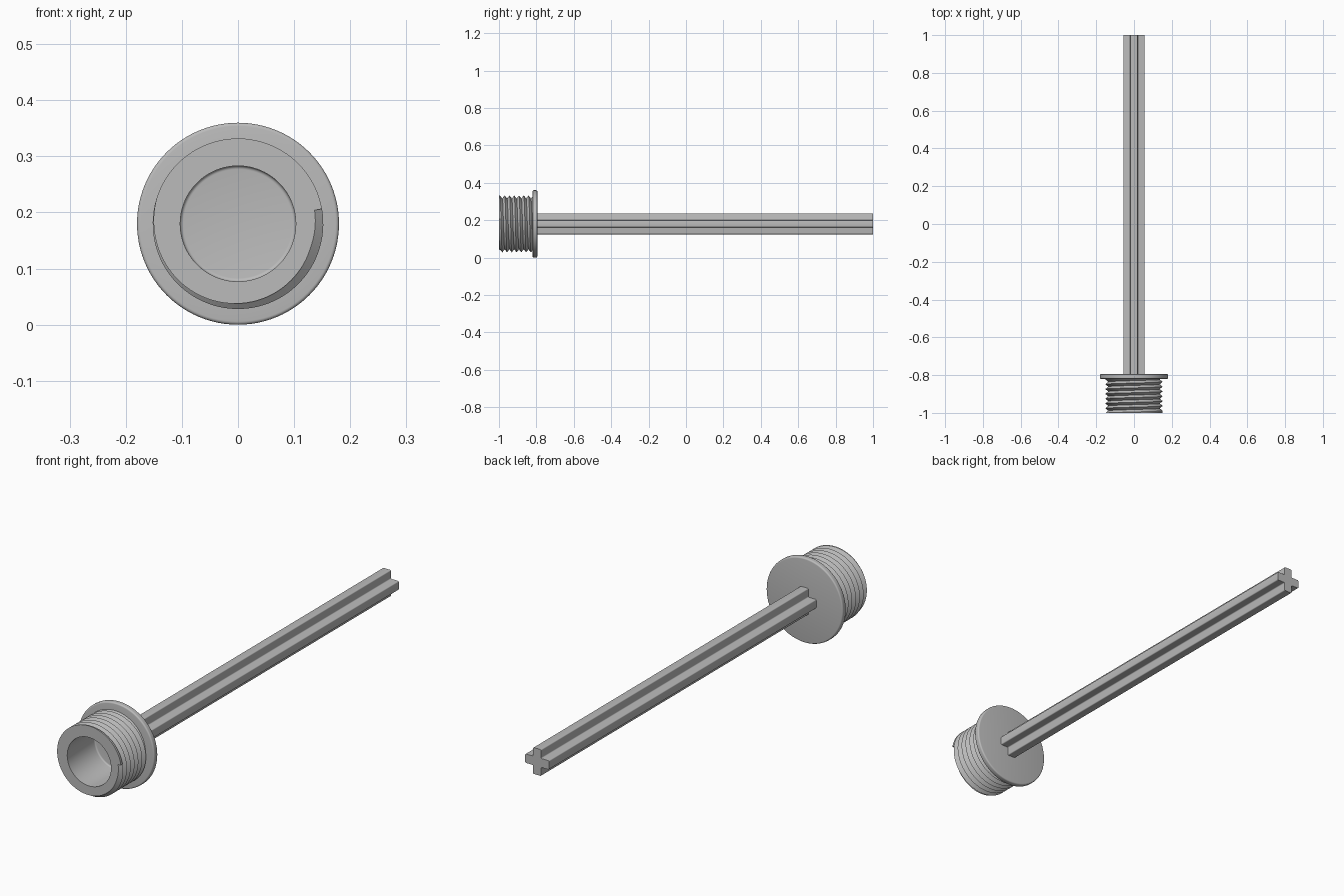
import bpy, bmesh, math

cube = bpy.data.objects.get("Cube")
if cube:
    bpy.data.objects.remove(cube)

AXIS_Z = 0.18
FRONT, SHOULDER, BACK = -1.0, -0.82, -0.795
CREST, DEPTH, PITCH = 0.152, 0.016, 0.0255
BORE, FLOOR = 0.103, -0.815
SEGMENTS = 96

grey = bpy.data.materials.new("plain grey")
grey.use_nodes = True
colour = (0.5, 0.5, 0.5, 1)
grey.diffuse_color = colour
grey.node_tree.nodes["Principled BSDF"].inputs["Base Color"].default_value = colour


def finish(name, bm, angle=30):
    bmesh.ops.remove_doubles(bm, verts=bm.verts, dist=1e-5)
    bmesh.ops.recalc_face_normals(bm, faces=bm.faces)
    mesh = bpy.data.meshes.new(name)
    bm.to_mesh(mesh)
    bm.free()
    mesh.materials.append(grey)
    obj = bpy.data.objects.new(name, mesh)
    bpy.context.collection.objects.link(obj)
    bpy.ops.object.select_all(action="DESELECT")
    obj.select_set(True)
    bpy.context.view_layer.objects.active = obj
    bpy.ops.object.shade_smooth_by_angle(angle=math.radians(angle))
    return obj


def sweep(bm, profile_at, start=0.0):
    """Turn a profile of (radius, y) about the long axis; it may change with the turn."""
    columns = []
    for i in range(SEGMENTS + 1):
        turn = i / SEGMENTS
        a = start - turn * math.tau
        columns.append([bm.verts.new((r * math.cos(a), y, AXIS_Z + r * math.sin(a)))
                        for r, y in profile_at(turn)])
    for left, right in zip(columns, columns[1:]):
        for k in range(len(left) - 1):
            bm.faces.new((left[k], left[k + 1], right[k + 1], right[k]))
    return columns


def arc(r, y, radius, a0, a1, steps=4):
    angles = [math.radians(a0 + (a1 - a0) * i / steps) for i in range(steps + 1)]
    return [(r + radius * math.cos(a), y + radius * math.sin(a)) for a in angles]


# Threaded socket: blind bore, front ring and right-handed V thread
LEAD = 0.08
cup = [(0, FLOOR)] + arc(BORE - 0.006, FLOOR - 0.006, 0.006, 90, 0) + [(BORE, FRONT)]
half_turns = 2 * math.ceil((SHOULDER - FRONT) / PITCH) + 4


def thread_profile(turn):
    first = FRONT + PITCH * (turn - LEAD)

    def radius(y):
        distance = abs((y - first) / PITCH - round((y - first) / PITCH))
        if y < first - PITCH / 2:
            return CREST
        return CREST - DEPTH * (1 - 2 * distance)

    rows = [FRONT] + [first + PITCH * (k - 1) / 2 for k in range(half_turns)]
    rows = [min(max(y, FRONT), SHOULDER + 0.004) for y in rows]
    return cup + [(radius(y), y) for y in rows]


bm = bmesh.new()
columns = sweep(bm, thread_profile, math.radians(10))
n = len(cup)
# Small wall where the groove enters the front ring
bm.faces.new((columns[0][n], columns[-1][n], columns[-1][n + 1]))
bmesh.ops.dissolve_degenerate(bm, dist=1e-6, edges=bm.edges)
finish("threaded_socket", bm)

# Flange with rounded rim
FILLET, RIM = 0.006, 0.18
flange = ([(0.12, SHOULDER)]
          + arc(RIM - FILLET, SHOULDER + FILLET, FILLET, -90, 0)
          + arc(RIM - FILLET, BACK - FILLET, FILLET, 0, 90)
          + [(0, BACK)])
bm = bmesh.new()
sweep(bm, lambda turn: flange)
finish("flange", bm)

# Cross-section rod
SPAN, ARM = 0.056, 0.019
quarter = [(SPAN, -ARM), (SPAN, ARM), (ARM, ARM)]
outline = []
for _ in range(4):
    outline += quarter
    quarter = [(-z, x) for x, z in quarter]
bm = bmesh.new()
section = bm.faces.new([bm.verts.new((x, BACK - 0.005, AXIS_Z + z)) for x, z in outline])
extruded = bmesh.ops.extrude_face_region(bm, geom=[section], use_keep_orig=True)
end = [v for v in extruded["geom"] if isinstance(v, bmesh.types.BMVert)]
bmesh.ops.translate(bm, verts=end, vec=(0, 1 - BACK + 0.005, 0))
long_edges = [e for e in bm.edges if abs(e.verts[0].co.y - e.verts[1].co.y) > 1]
bmesh.ops.bevel(bm, geom=long_edges, offset=0.004, segments=3, profile=0.5, affect="EDGES")
finish("cross_rod", bm, 35)
